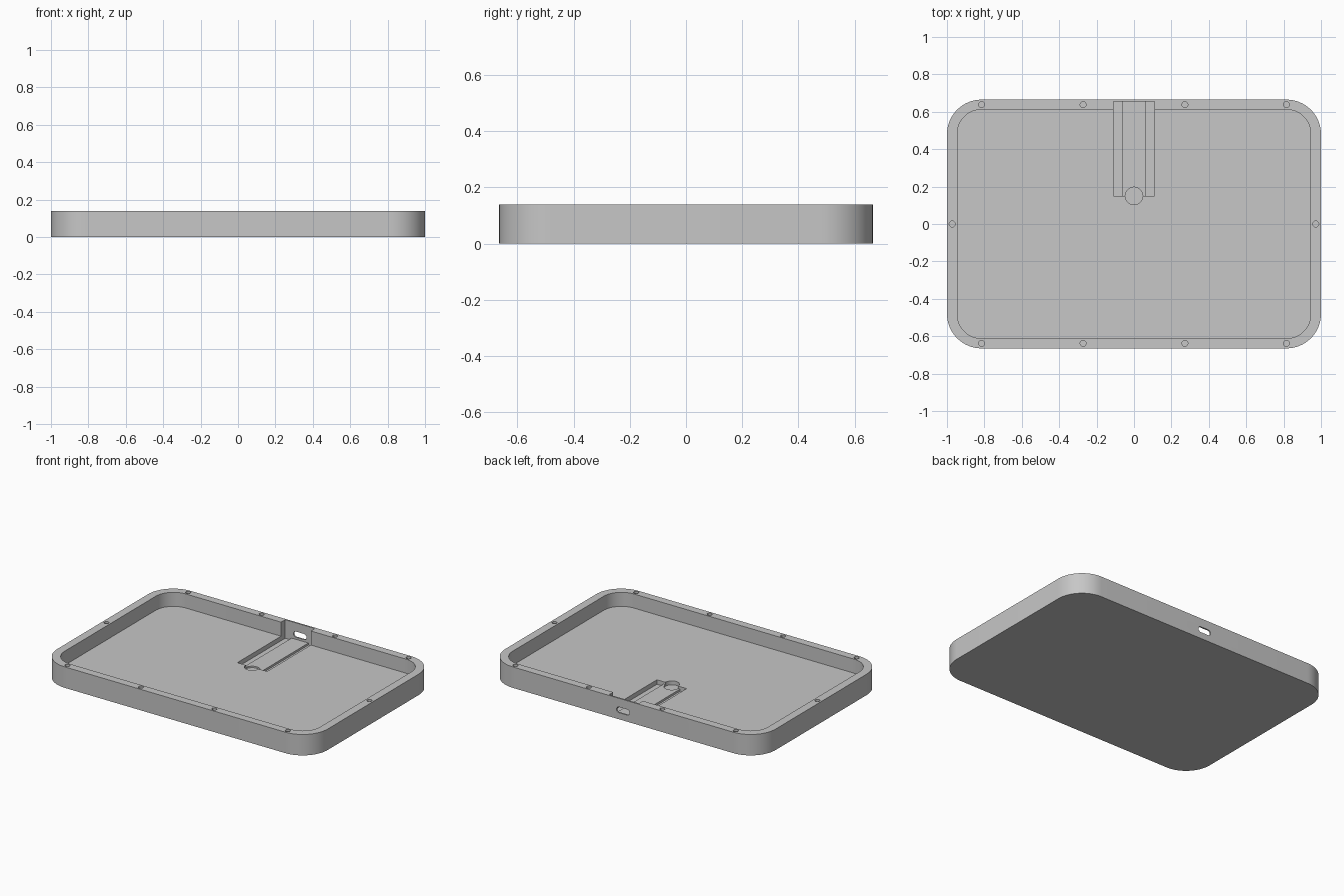
import bpy, bmesh
from math import cos, sin, pi, radians
from mathutils import Matrix, Vector

if "Cube" in bpy.data.objects:
    bpy.data.objects.remove(bpy.data.objects["Cube"], do_unlink=True)

grey = bpy.data.materials.new("plain grey")
grey.use_nodes = True
colour = (0.57, 0.57, 0.57, 1)
grey.diffuse_color = colour
grey.node_tree.nodes["Principled BSDF"].inputs["Base Color"].default_value = colour


def rounded_rect(hx, hy, r, steps=16):
    """Counter-clockwise outline of a rectangle with rounded corners."""
    pts = []
    for q, (sx, sy) in enumerate([(1, 1), (-1, 1), (-1, -1), (1, -1)]):
        for i in range(steps + 1):
            a = (q + i / steps) * pi / 2
            pts.append((sx * (hx - r) + r * cos(a), sy * (hy - r) + r * sin(a)))
    return pts


def circle(cx, cy, r, n=32):
    return [(cx + r * cos(2 * pi * i / n), cy + r * sin(2 * pi * i / n)) for i in range(n)]


def prism(name, outline, low, high, along_y=False):
    """Extrude an outline along z, or an x-z outline along y."""
    bm = bmesh.new()
    face = bm.faces.new([bm.verts.new((u, v, low)) for u, v in outline])
    grown = bmesh.ops.extrude_face_region(bm, geom=[face])["geom"]
    top = [g for g in grown if isinstance(g, bmesh.types.BMVert)]
    bmesh.ops.translate(bm, verts=top, vec=Vector((0, 0, high - low)))
    if along_y:
        swap = Matrix(((1, 0, 0, 0), (0, 0, 1, 0), (0, 1, 0, 0), (0, 0, 0, 1)))
        bmesh.ops.transform(bm, matrix=swap, verts=bm.verts)
    bmesh.ops.recalc_face_normals(bm, faces=bm.faces)
    mesh = bpy.data.meshes.new(name)
    bm.to_mesh(mesh)
    bm.free()
    mesh.materials.append(grey)
    obj = bpy.data.objects.new(name, mesh)
    bpy.context.collection.objects.link(obj)
    return obj


def cut(body, cutter):
    """Subtract the cutter from the body and discard it."""
    cutter.hide_render = True
    bpy.context.view_layer.objects.active = body
    mod = body.modifiers.new("cut", "BOOLEAN")
    mod.operation = "DIFFERENCE"
    mod.solver = "EXACT"
    mod.object = cutter
    bpy.ops.object.modifier_apply(modifier=mod.name)
    bpy.data.objects.remove(cutter, do_unlink=True)


HEIGHT, FLOOR, ABOVE = 0.14, 0.046, 0.2

# Tray body and main pocket
tray = prism("tray_body", rounded_rect(1, 0.665, 0.185), 0, HEIGHT)
cut(tray, prism("pocket", rounded_rect(0.945, 0.612, 0.13), FLOOR, ABOVE))

# Cable channel: two deep grooves beside a raised tongue, open at the top
half = [(0.11, ABOVE), (0.11, 0.016), (0.062, 0.016), (0.062, 0.03)]
channel = half + [(-x, z) for x, z in reversed(half)]
cut(tray, prism("channel", channel, 0.15, 0.655, along_y=True))

# Round recess at the inner end of the channel
cut(tray, prism("round_recess", circle(0, 0.15, 0.047), 0.02, ABOVE))

# Rounded port through the back wall
port = [(x, z + 0.063) for x, z in rounded_rect(0.048, 0.019, 0.0185, 8)]
cut(tray, prism("port", port, 0.6, 0.75, along_y=True))

# Screw holes around the rim
spots = [(x, y) for x in (-0.815, -0.272, 0.272, 0.815) for y in (-0.638, 0.638)]
for x, y in spots + [(-0.972, 0), (0.972, 0)]:
    cut(tray, prism("screw_hole", circle(x, y, 0.016, 20), 0.06, ABOVE))

# Smooth the rounded corners, keep the edges crisp
bpy.ops.object.select_all(action="DESELECT")
tray.select_set(True)
bpy.context.view_layer.objects.active = tray
bpy.ops.object.shade_smooth_by_angle(angle=radians(30))
